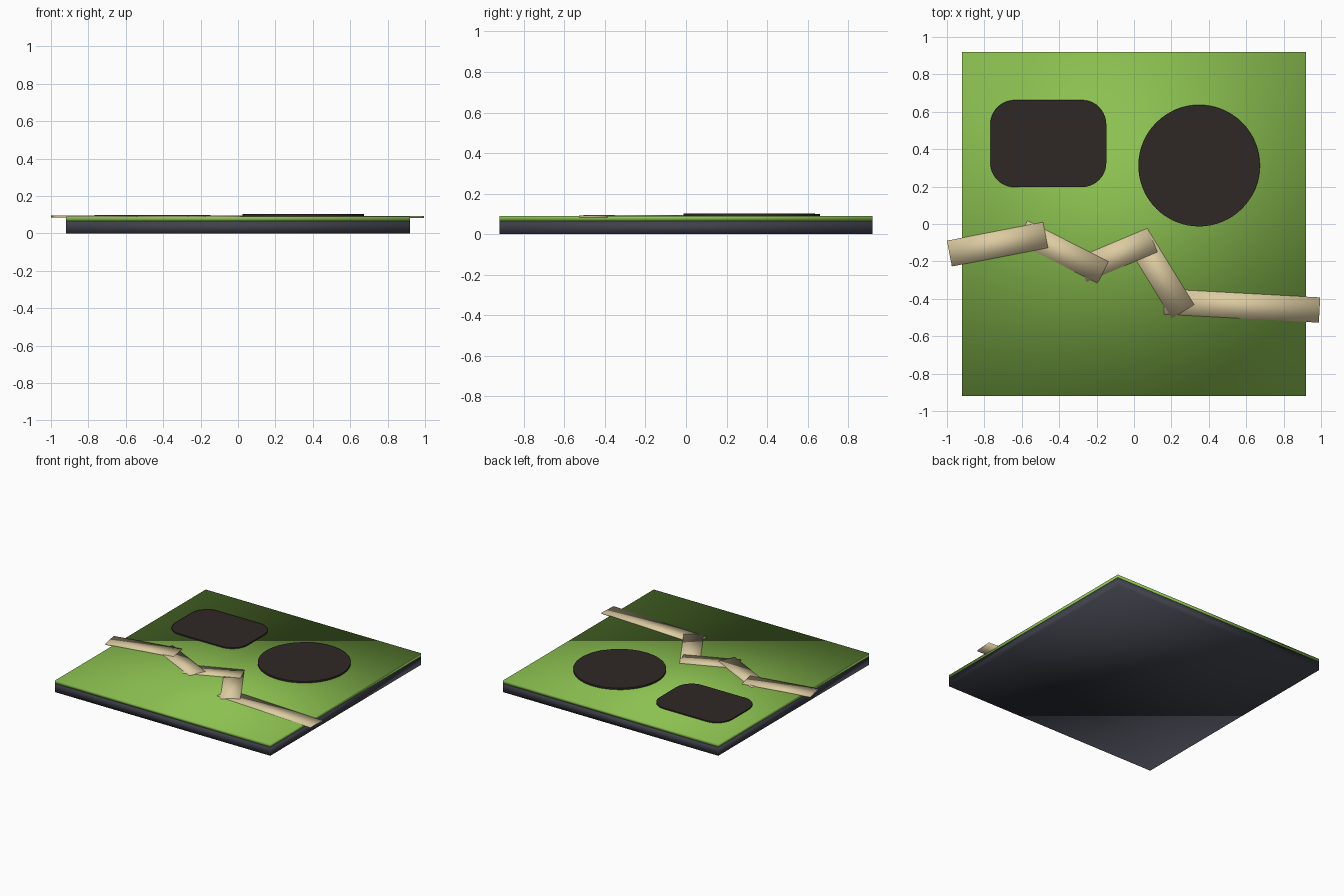
import bpy, bmesh, math

if "Cube" in bpy.data.objects:
    bpy.data.objects.remove(bpy.data.objects["Cube"])


def material(name, rgb):
    m = bpy.data.materials.new(name)
    m.diffuse_color = (*rgb, 1)
    m.use_nodes = True
    m.node_tree.nodes["Principled BSDF"].inputs["Base Color"].default_value = m.diffuse_color
    return m


SOIL = material("dark_slate", (0.05, 0.053, 0.07))
GRASS = material("grass_green", (0.26, 0.53, 0.08))
PIT = material("dark_brown", (0.028, 0.021, 0.019))
SAND = material("sand", (0.72, 0.6, 0.36))


def prism(name, outline, z0, z1, mat, smooth=True):
    """Extrude a 2D outline straight up from z0 to z1."""
    bm = bmesh.new()
    face = bm.faces.new([bm.verts.new((x, y, z0)) for x, y in outline])
    ext = bmesh.ops.extrude_face_region(bm, geom=[face])
    for v in ext["geom"]:
        if isinstance(v, bmesh.types.BMVert):
            v.co.z = z1
    bmesh.ops.recalc_face_normals(bm, faces=bm.faces)
    for f in bm.faces:
        # vertical walls of round parts are smooth, caps stay flat
        f.smooth = smooth
    me = bpy.data.meshes.new(name)
    bm.to_mesh(me)
    bm.free()
    me.materials.append(mat)
    ob = bpy.data.objects.new(name, me)
    bpy.context.collection.objects.link(ob)
    if len(outline) > 4:
        bpy.context.view_layer.objects.active = ob
        ob.select_set(True)
        bpy.ops.object.shade_smooth_by_angle(angle=math.radians(30))
        ob.select_set(False)
    return ob


def square(h):
    return [(-h, -h), (h, -h), (h, h), (-h, h)]


def rounded_rect(cx, cy, w, d, r, n=10):
    pts = []
    for q, (sx, sy) in enumerate([(1, 1), (-1, 1), (-1, -1), (1, -1)]):
        for i in range(n + 1):
            a = math.pi / 2 * (q + i / n)
            pts.append((cx + sx * (w / 2 - r) + r * math.cos(a),
                        cy + sy * (d / 2 - r) + r * math.sin(a)))
    return pts


def strip(a, b, width):
    dx, dy = b[0] - a[0], b[1] - a[1]
    k = width / 2 / math.hypot(dx, dy)
    nx, ny = -dy * k, dx * k
    return [(a[0] - nx, a[1] - ny), (b[0] - nx, b[1] - ny),
            (b[0] + nx, b[1] + ny), (a[0] + nx, a[1] + ny)]


# Square base slab with a thin grass layer on top
prism("base_slab", square(0.92), 0, 0.066, SOIL)
prism("grass_layer", square(0.92), 0.066, 0.09, GRASS)

# Dark patches: a disc and a rounded rectangle
disc = [(0.348 + 0.325 * math.cos(math.tau * i / 64),
         0.312 + 0.325 * math.sin(math.tau * i / 64)) for i in range(64)]
prism("round_patch", disc, 0.088, 0.103, PIT)
prism("rounded_patch", rounded_rect(-0.458, 0.43, 0.62, 0.465, 0.13),
      0.088, 0.099, PIT)

# Zigzag path of flat planks, each lying slightly above the next
planks = [((-0.987, -0.158), (-0.473, -0.059), 0.14),
          ((-0.599, -0.040), (-0.166, -0.259), 0.13),
          ((-0.281, -0.246), (0.099, -0.086), 0.138),
          ((0.010, -0.059), (0.262, -0.468), 0.14),
          ((0.163, -0.415), (0.992, -0.460), 0.135)]
for i, (a, b, w) in enumerate(planks):
    top = 0.0955 - 0.0006 * i
    prism(f"path_plank_{i + 1}", strip(a, b, w), top - 0.01, top, SAND)
